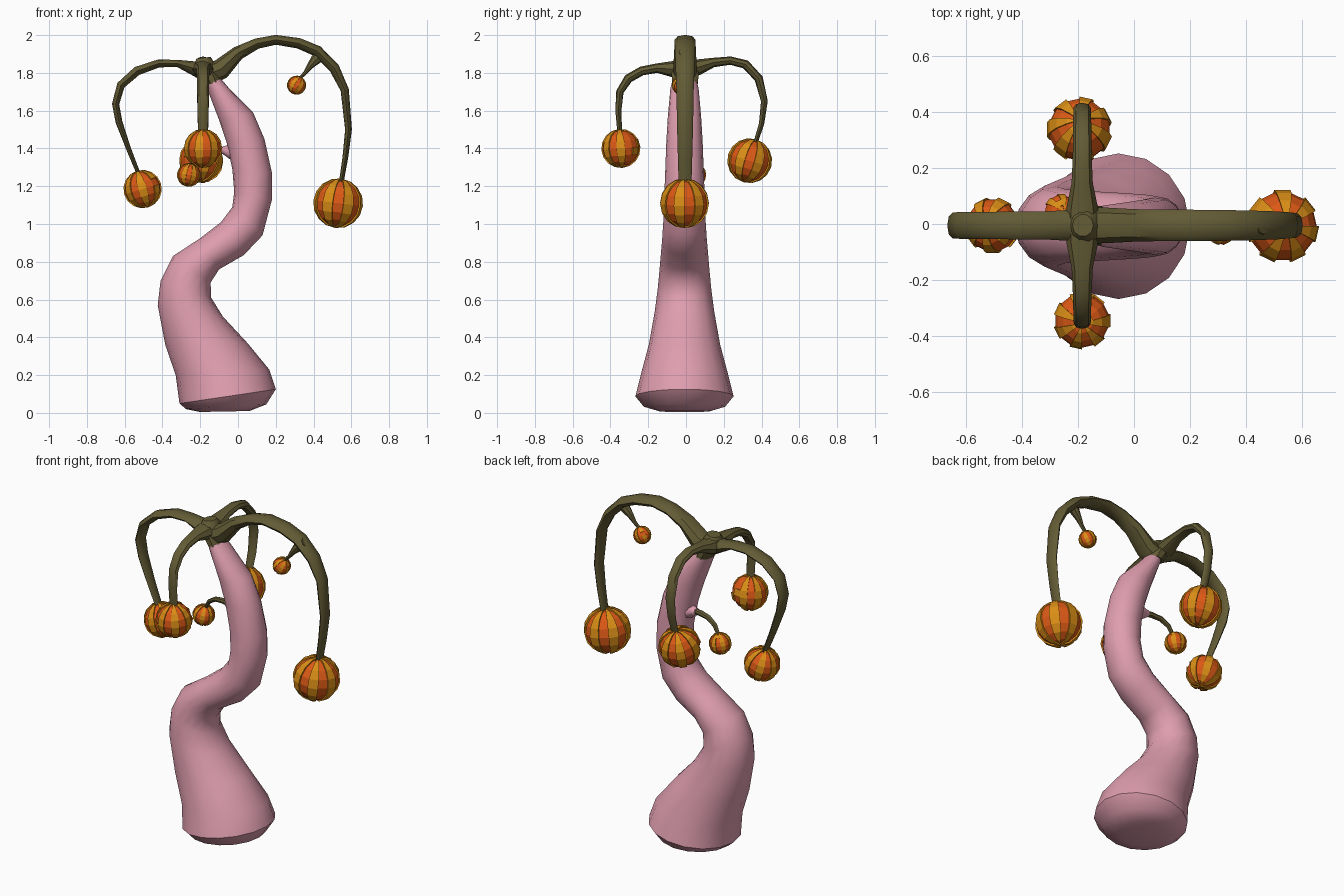
import bpy, bmesh, math
from mathutils import Vector


def material(name, rgb):
    m = bpy.data.materials.new(name)
    m.diffuse_color = (*rgb, 1)
    return m


PINK = material("pink bark", (0.74, 0.34, 0.43))
OLIVE = material("olive branch", (0.125, 0.105, 0.036))
RED = material("orange red", (0.72, 0.10, 0.008))
GOLD = material("gold", (0.70, 0.27, 0.008))


def finish(name, bm, mats, smooth_angle=None):
    bmesh.ops.recalc_face_normals(bm, faces=bm.faces)
    me = bpy.data.meshes.new(name)
    bm.to_mesh(me)
    bm.free()
    for m in mats:
        me.materials.append(m)
    if smooth_angle:
        me.polygons.foreach_set("use_smooth", [True] * len(me.polygons))
        me.set_sharp_from_angle(angle=math.radians(smooth_angle))
    ob = bpy.data.objects.new(name, me)
    bpy.context.collection.objects.link(ob)
    return ob


def loft(name, rings, sides, mat):
    """Skin a tube through rings given as (centre, half axis a, half axis b)."""
    bm = bmesh.new()
    loops = []
    for c, a, b in rings:
        loops.append([bm.verts.new(c + a * math.cos(math.tau * i / sides)
                                   + b * math.sin(math.tau * i / sides)) for i in range(sides)])
    for p, q in zip(loops, loops[1:]):
        for i in range(sides):
            j = (i + 1) % sides
            bm.faces.new((p[i], p[j], q[j], q[i]))
    bm.faces.new(loops[0][::-1])
    bm.faces.new(loops[-1])
    return finish(name, bm, [mat], 40)


def edge_rings(rows, y):
    """Rings from left edge (x, z), right edge (x, z) and depth radius."""
    out = []
    for lx, lz, rx, rz, ry in rows:
        l, r = Vector((lx, y, lz)), Vector((rx, y, rz))
        out.append(((l + r) / 2, (r - l) / 2, Vector((0, ry, 0))))
    return out


# Curved trunk
loft("trunk", edge_rings([
    (-0.20, 0.005, 0.06, 0.01, 0.13),
    (-0.275, 0.02, 0.15, 0.045, 0.215),
    (-0.31, 0.05, 0.20, 0.125, 0.26),
    (-0.33, 0.20, 0.165, 0.23, 0.228),
    (-0.385, 0.36, 0.05, 0.37, 0.188),
    (-0.425, 0.57, -0.08, 0.51, 0.157),
    (-0.41, 0.70, -0.142, 0.61, 0.142),
    (-0.345, 0.83, -0.145, 0.69, 0.132),
    (-0.20, 0.925, -0.10, 0.76, 0.125),
    (-0.09, 1.01, 0.03, 0.835, 0.118),
    (-0.03, 1.09, 0.13, 0.94, 0.112),
    (-0.02, 1.17, 0.18, 1.13, 0.107),
    (-0.03, 1.29, 0.18, 1.27, 0.102),
    (-0.06, 1.43, 0.14, 1.45, 0.096),
    (-0.10, 1.55, 0.08, 1.59, 0.088),
    (-0.165, 1.72, -0.04, 1.71, 0.075),
    (-0.19, 1.78, -0.10, 1.78, 0.06)], -0.008), 16, PINK)

# Hub where the branches meet
loft("branch_hub", edge_rings([
    (-0.172, 1.735, -0.085, 1.755, 0.072),
    (-0.215, 1.79, -0.095, 1.80, 0.075),
    (-0.235, 1.84, -0.12, 1.845, 0.07),
    (-0.22, 1.875, -0.145, 1.885, 0.04)], -0.005), 10, OLIVE)


def branch(name, origin, direction, pts, mat=OLIVE, sides=8):
    """Flattened tube in a vertical plane; points are (distance, z, half thickness, half width)."""
    d = Vector((*direction, 0)).normalized()
    up = Vector((0, 0, 1))
    side = d.cross(up)
    base = Vector((*origin, 0))
    rings = []
    for i, (s, z, t, w) in enumerate(pts):
        p, q = pts[max(i - 1, 0)], pts[min(i + 1, len(pts) - 1)]
        tan = Vector((q[0] - p[0], q[1] - p[1])).normalized()
        rings.append((base + d * s + up * z, (up * tan.x - d * tan.y) * t, side * w))
    return loft(name, rings, sides, mat)


HUB = (-0.185, -0.005)
branch("right_branch", HUB, (1, 0), [
    (0.02, 1.79, .06, .065), (0.095, 1.82, .055, .063), (0.185, 1.905, .037, .058),
    (0.285, 1.955, .028, .056), (0.385, 1.975, .026, .056), (0.505, 1.957, .028, .055),
    (0.605, 1.915, .030, .053), (0.695, 1.825, .028, .050), (0.75, 1.71, .022, .046),
    (0.77, 1.50, .018, .042), (0.753, 1.35, .015, .038), (0.73, 1.21, .012, .034)])
branch("left_branch", HUB, (-1, 0), [
    (-0.02, 1.80, .05, .06), (0.05, 1.825, .037, .055), (0.135, 1.85, .019, .05),
    (0.235, 1.85, .021, .05), (0.35, 1.81, .024, .048), (0.435, 1.735, .022, .048),
    (0.463, 1.635, .019, .046), (0.445, 1.54, .018, .042), (0.395, 1.40, .013, .036),
    (0.335, 1.25, .010, .03)])
branch("front_branch", HUB, (0, -1), [
    (0.0, 1.82, .05, .06), (0.07, 1.82, .042, .055), (0.15, 1.825, .025, .038),
    (0.23, 1.81, .024, .034), (0.30, 1.77, .024, .032), (0.345, 1.70, .02, .031),
    (0.353, 1.60, .016, .029), (0.345, 1.47, .012, .026)])
branch("back_branch", HUB, (0, 1), [
    (0.0, 1.82, .05, .06), (0.07, 1.83, .042, .055), (0.15, 1.855, .025, .038),
    (0.24, 1.865, .022, .034), (0.32, 1.845, .024, .033), (0.39, 1.77, .023, .032),
    (0.42, 1.65, .018, .031), (0.405, 1.53, .014, .028), (0.37, 1.42, .011, .025)])

# Small side stems
branch("upper_twig", (0.44, -0.01), (-1, -0.12), [
    (-0.02, 1.91, .03, .03), (0.03, 1.87, .028, .026), (0.06, 1.835, .017, .018),
    (0.085, 1.80, .010, .012), (0.12, 1.765, .008, .01)])
branch("trunk_nub", (0.02, 0.0), (-1, 0.15), [
    (0.0, 1.38, .06, .06), (0.06, 1.385, .042, .042), (0.09, 1.39, .025, .025),
    (0.105, 1.393, .02, .02)], PINK)
branch("trunk_twig", (0.02, 0.0), (-1, 0.15), [
    (0.08, 1.39, .017, .018), (0.13, 1.393, .016, .018), (0.19, 1.385, .014, .016),
    (0.24, 1.355, .012, .014), (0.27, 1.30, .009, .011)])


def fruit(name, centre, r, axis, stripes=7):
    """Faceted ball with raised gold stripes running pole to pole."""
    bm = bmesh.new()
    n = stripes * 2
    bmesh.ops.create_uvsphere(bm, u_segments=n, v_segments=8, radius=r * 0.95)
    gold = []
    for f in bm.faces:
        c = f.calc_center_median()
        if int((math.atan2(c.y, c.x) % math.tau) / math.tau * n) % 2:
            f.material_index = 1
            gold.append(f)
    ext = bmesh.ops.extrude_face_region(bm, geom=gold)["geom"]
    for v in ext:
        if isinstance(v, bmesh.types.BMVert):
            v.co *= 1.07
    bmesh.ops.delete(bm, geom=[f for f in gold if f.is_valid], context='FACES_ONLY')
    for f in bm.faces:      # stripe side walls are gold too
        if max(v.co.length for v in f.verts) > r:
            f.material_index = 1
    ob = finish(name, bm, [RED, GOLD])
    ob.location = centre
    ob.rotation_euler = Vector(axis).to_track_quat('Z', 'Y').to_euler()


# Hanging fruit
fruit("right_fruit", (0.53, -0.008, 1.11), 0.13, (0.12, 0, 1))
fruit("left_fruit", (-0.505, -0.005, 1.185), 0.10, (-0.3, 0, 1))
fruit("front_fruit", (-0.185, -0.345, 1.40), 0.102, (0, -0.08, 1))
fruit("back_fruit", (-0.195, 0.337, 1.335), 0.117, (0, 0.3, 1))
fruit("upper_small_fruit", (0.31, -0.025, 1.735), 0.05, (0.6, 0, 1))
fruit("trunk_small_fruit", (-0.26, 0.045, 1.26), 0.062, (0.2, 0, 1))
